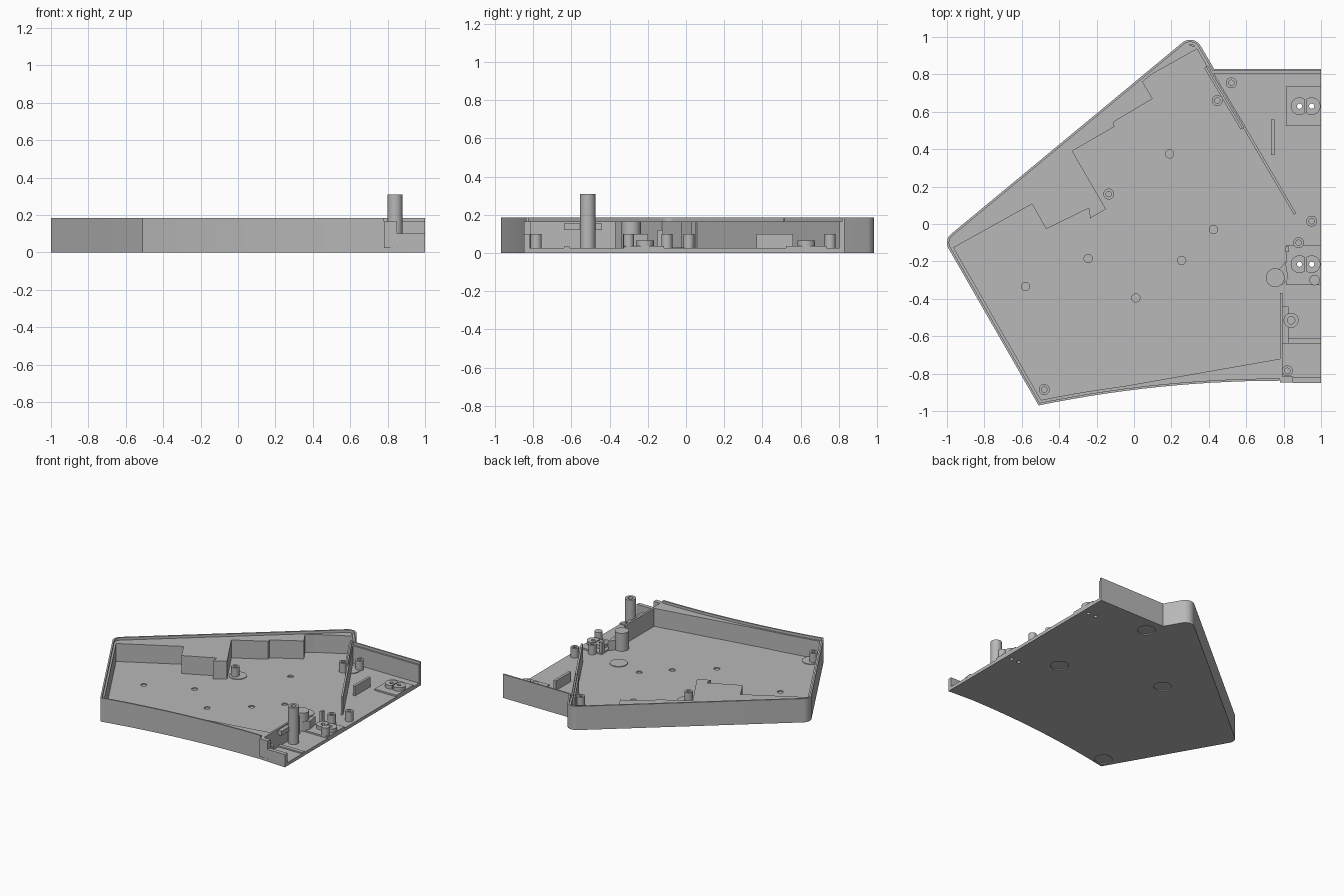
import bpy, bmesh, math
from mathutils import Vector

if "Cube" in bpy.data.objects:
    bpy.data.objects.remove(bpy.data.objects["Cube"])

mat = bpy.data.materials.new("case_grey")
mat.use_nodes = True
GREY = (0.48, 0.48, 0.48, 1)
mat.diffuse_color = GREY
mat.node_tree.nodes["Principled BSDF"].inputs["Base Color"].default_value = GREY

FLOOR, LEDGE, RIM = 0.025, 0.165, 0.185
parts = []


def finish(name, bm):
    bmesh.ops.recalc_face_normals(bm, faces=bm.faces)
    me = bpy.data.meshes.new(name)
    bm.to_mesh(me)
    bm.free()
    me.materials.append(mat)
    ob = bpy.data.objects.new(name, me)
    bpy.context.collection.objects.link(ob)
    parts.append(ob)
    return ob


def prism(name, pts, z0, z1):
    bm = bmesh.new()
    face = bm.faces.new([bm.verts.new((p[0], p[1], z0)) for p in pts])
    ext = bmesh.ops.extrude_face_region(bm, geom=[face])
    up = [v for v in ext["geom"] if isinstance(v, bmesh.types.BMVert)]
    bmesh.ops.translate(bm, verts=up, vec=(0, 0, z1 - z0))
    return finish(name, bm)


def block(name, x0, x1, y0, y1, z0, z1):
    return prism(name, [(x0, y0), (x1, y0), (x1, y1), (x0, y1)], z0, z1)


def arc(cx, cy, r, a0, a1, n=10):
    angles = [math.radians(a0 + (a1 - a0) * i / n) for i in range(n + 1)]
    return [(cx + r * math.cos(a), cy + r * math.sin(a)) for a in angles]


def disc(name, x, y, r, z0, z1):
    return prism(name, arc(x, y, r, 0, 360, 32)[:-1], z0, z1)


def strip(name, path, t, z0, z1):
    """Wall of thickness t on the right-hand side of a path."""
    p = [Vector(q) for q in path]
    normals = []
    for a, b in zip(p, p[1:]):
        d = (b - a).normalized()
        normals.append(Vector((d.y, -d.x)))
    inner = []
    for i, q in enumerate(p):
        n0, n1 = normals[max(i - 1, 0)], normals[min(i, len(normals) - 1)]
        m = (n0 + n1).normalized()
        inner.append(q + m * (t / m.dot(n0)))
    return prism(name, p + inner[::-1], z0, z1)


def cut(target, cutters):
    for c in cutters:
        mod = target.modifiers.new("cut", "BOOLEAN")
        mod.operation, mod.solver, mod.object = "DIFFERENCE", "EXACT", c
        bpy.context.view_layer.objects.active = target
        bpy.ops.object.modifier_apply(modifier=mod.name)
    for c in cutters:
        parts.remove(c)
        bpy.data.objects.remove(c)


def boss(name, x, y, r, top):
    """Screw post with a blind hole."""
    post = disc(name, x, y, r, FLOOR, top)
    cut(post, [disc("hole", x, y, r * 0.5, top - 0.05, top + 0.01)])


# Outline: curved front, rounded left and back corners
front = [(x, -0.838 - 0.132 * ((0.78 - x) / 1.29) ** 2)
         for x in [0.78 - 1.29 * i / 14 for i in range(15)]]
wall_path = (front + arc(-0.94, -0.1, 0.06, 210, 129.6)
             + arc(0.3, 0.92, 0.065, 129.6, 31) + [(0.428, 0.83), (1, 0.83)])

# Floor with shallow pin marks, foot recesses and cable holes
floor = prism("floor", wall_path + [(1, -0.85)], 0, FLOOR)
marks = [(0.19, 0.375), (0.425, -0.03), (0.255, -0.195),
         (-0.245, -0.185), (-0.58, -0.335), (0.01, -0.395)]
feet = [(0.48, 0.71), (0.63, -0.07), (-0.12, 0.17), (-0.46, -0.885)]
holes = [(x, y) for x in (0.885, 0.95) for y in (0.63, -0.215)]
cut(floor, [disc("mark", x, y, 0.022, 0.016, 0.05) for x, y in marks]
    + [disc("recess", x, y, 0.064, -0.02, 0.008) for x, y in feet]
    + [disc("hole", x, y, 0.014, -0.05, 0.1) for x, y in holes])
for x, y in feet:
    disc("foot_pad", x, y, 0.064, FLOOR - 0.005, FLOOR + 0.005)

# Outer wall and rim lip
strip("outer_wall", wall_path, 0.026, FLOOR, LEDGE)
strip("rim_lip", wall_path, 0.012, LEDGE, RIM)
block("front_wall_end", 0.78, 0.85, -0.848, -0.815, FLOOR, LEDGE)
block("front_wall_low", 0.85, 1, -0.85, -0.82, FLOOR, 0.1)

# Solid ledges around the cavity
steps = [(0.345, 0.94), (0.04, 0.77), (0.1, 0.67), (-0.11, 0.545),
         (-0.105, 0.52), (-0.33, 0.39), (-0.15, 0.08), (-0.235, 0.03),
         (-0.24, 0.085), (-0.47, -0.027), (-0.545, 0.107), (-0.97, -0.13)]
prism("stepped_ledge", steps + [(-0.975, -0.08), (0.28, 0.965)], FLOOR, LEDGE)
inset_front = [(x, y + 0.01) for x, y in front]
prism("front_ledge", inset_front + [(-0.5, -0.945), (0.785, -0.72)], FLOOR, LEDGE)

# Partition walls
prism("back_corner_wall", [(0.345, 0.94), (0.385, 0.89), (0.425, 0.82),
                           (0.402, 0.81)], FLOOR, LEDGE)
strip("partition_thick", [(0.57, 0.505), (0.375, 0.835)], 0.03, FLOOR, LEDGE)
strip("partition_lip", [(0.58, 0.51), (0.385, 0.84)], 0.012, LEDGE, RIM)
strip("partition_thin", [(0.855, 0.05), (0.565, 0.545)], 0.014, FLOOR, LEDGE)
block("side_wall", 0.78, 0.795, -0.84, -0.37, FLOOR, LEDGE)
block("side_wall_rib", 0.79, 0.825, -0.64, -0.44, 0.12, 0.155)
block("bay_divider", 0.795, 1, -0.64, -0.61, FLOOR, 0.035)

# Screw posts
for x, y in [(0.52, 0.755), (0.445, 0.66), (-0.135, 0.16), (-0.48, -0.885),
             (0.82, -0.785), (0.95, 0.015), (0.88, -0.1)]:
    boss("screw_post", x, y, 0.029, 0.1)
boss("tall_post", 0.84, -0.515, 0.04, 0.31)

# Cable plates with pierced rings
for y in (0.63, -0.22):
    plate = block("cable_plate", 0.812, 1, y - 0.105, y + 0.105, FLOOR, 0.037)
    hy = 0.63 if y > 0 else -0.215
    cut(plate, [disc("hole", x, hy, 0.014, -0.1, 0.2) for x in (0.885, 0.95)])
    for x, half in ((0.885, -1), (0.95, 1)):
        mid = 0.9175
        pts = [p for p in arc(x, hy, 0.047, 0, 360, 48)[:-1]
               if (p[0] - mid) * half > 0]
        if half > 0:
            pts.sort(key=lambda p: math.atan2(p[1] - hy, p[0] - x))
        ring = prism("cable_ring", pts, 0.037, 0.065)
        cut(ring, [disc("hole", x, hy, 0.014, -0.1, 0.2)])

# Small supports near the open side
block("support_fin", 0.732, 0.752, 0.37, 0.56, FLOOR, 0.1)
disc("round_stop", 0.755, -0.287, 0.05, FLOOR, LEDGE)
prism("stop_brace", [(0.77, -0.25), (0.81, -0.2), (0.825, -0.29), (0.79, -0.33)],
      FLOOR, 0.1)
disc("small_peg", 0.966, -0.3, 0.028, FLOOR, 0.1)
block("clip_post", 0.81, 0.83, -0.15, -0.12, FLOOR, 0.12)

for ob in parts:
    bpy.ops.object.select_all(action="DESELECT")
    ob.select_set(True)
    bpy.context.view_layer.objects.active = ob
    bpy.ops.object.shade_smooth_by_angle()
